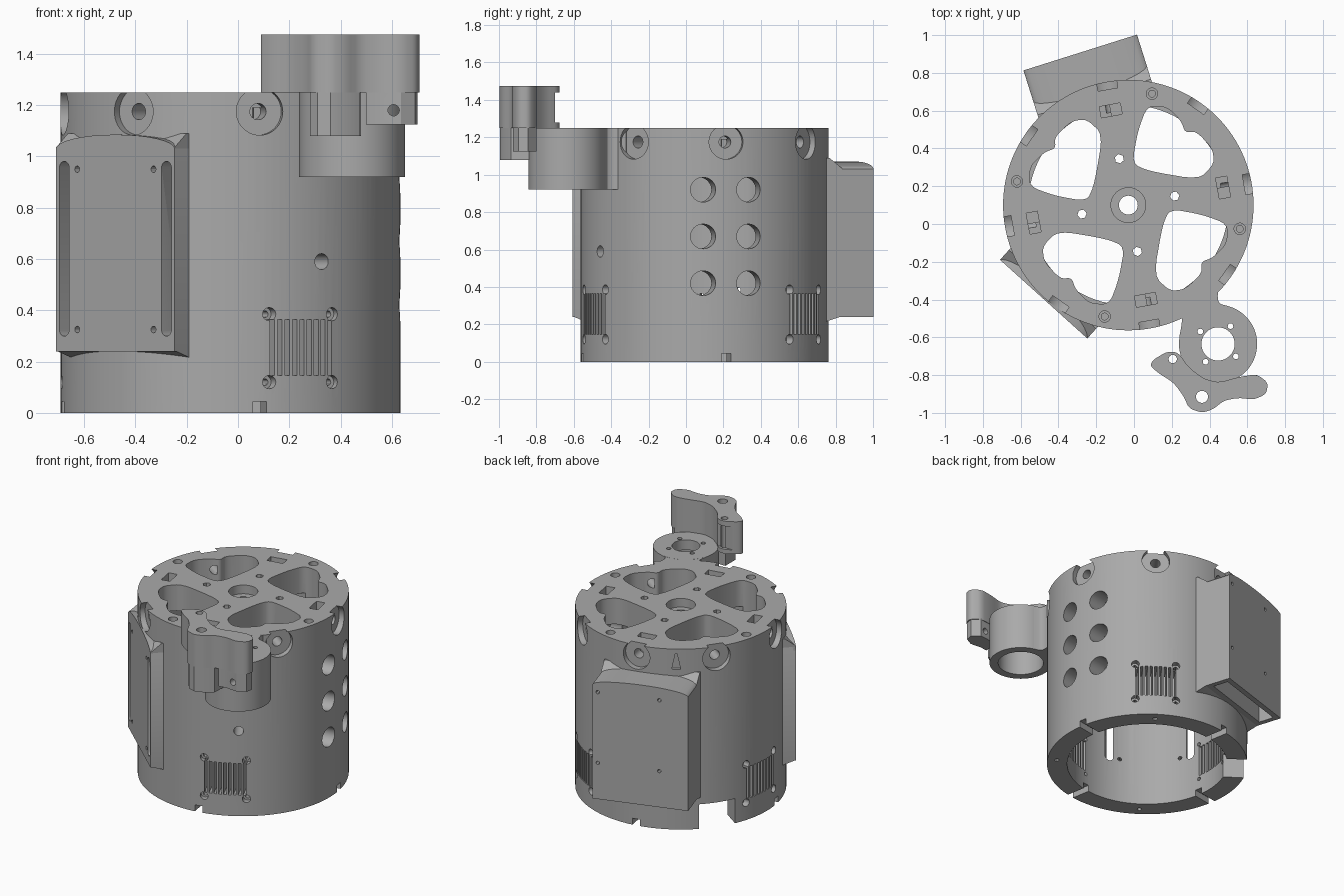
import bpy, bmesh
from math import sin, cos, pi, radians
from mathutils import Matrix, Vector

old = bpy.data.objects.get("Cube")
if old:
    bpy.data.objects.remove(old, do_unlink=True)

grey = bpy.data.materials.new("plain grey")
grey.use_nodes = True
COLOR = (0.4, 0.4, 0.4, 1)
grey.diffuse_color = COLOR
grey.node_tree.nodes["Principled BSDF"].inputs["Base Color"].default_value = COLOR

R, TOP, BORE = 0.663, 1.25, 0.53
CENTER = Matrix.Translation((-0.03, 0.10, 0))
WORLD = Matrix.Identity(4)
AXES = {"z": (0, 1, 2), "x": (1, 2, 0), "y": (0, 2, 1)}


def at(deg):
    """Frame on the drum axis: local x points outward, local y along the wall."""
    return CENTER @ Matrix.Rotation(radians(deg), 4, "Z")


def prism(name, pts, lo, hi, frame=WORLD, axis="z", group=None):
    """Extrude a flat outline between lo and hi along an axis."""
    i, j, k = AXES[axis]
    bm = bmesh.new()
    verts = []
    for a, b in pts:
        v = Vector()
        v[i], v[j], v[k] = a, b, lo
        verts.append(bm.verts.new(v))
    face = bm.faces.new(verts)
    moved = bmesh.ops.extrude_face_region(bm, geom=[face])["geom"]
    step = Vector()
    step[k] = hi - lo
    bmesh.ops.translate(bm, vec=step, verts=[g for g in moved if isinstance(g, bmesh.types.BMVert)])
    bmesh.ops.transform(bm, matrix=frame, verts=bm.verts)
    bmesh.ops.recalc_face_normals(bm, faces=bm.faces)
    mesh = bpy.data.meshes.new(name)
    bm.to_mesh(mesh)
    bm.free()
    mesh.materials.append(grey)
    ob = bpy.data.objects.new(name, mesh)
    (group or bpy.context.scene.collection).objects.link(ob)
    ob.hide_render = group is not None
    return ob


def circle(r, u=0, v=0, n=24):
    return [(u + r * cos(2 * pi * i / n), v + r * sin(2 * pi * i / n)) for i in range(n)]


def rect(u0, u1, v0, v1):
    return [(u0, v0), (u1, v0), (u1, v1), (u0, v1)]


def rounded(pts, times=2):
    """Cut corners repeatedly for a soft outline."""
    for _ in range(times):
        new = []
        for a, b in zip(pts, pts[1:] + pts[:1]):
            a, b = Vector(a), Vector(b)
            new += [a.lerp(b, 0.2), a.lerp(b, 0.8)]
        pts = new
    return [tuple(p) for p in pts]


def cutter_group(name):
    group = bpy.data.collections.new(name)
    bpy.context.scene.collection.children.link(group)
    return group


def cut(ob, *groups):
    """Subtract cutter groups and bake the result."""
    for g in groups:
        mod = ob.modifiers.new("cut", "BOOLEAN")
        mod.operation, mod.solver = "DIFFERENCE", "EXACT"
        mod.operand_type, mod.collection = "COLLECTION", g
    deps = bpy.context.evaluated_depsgraph_get()
    mesh = bpy.data.meshes.new_from_object(ob.evaluated_get(deps))
    ob.modifiers.clear()
    ob.data = mesh


# Cutter groups
drum_cuts = cutter_group("drum_cutters")
front_cuts = cutter_group("front_panel_cutters")
back_cuts = cutter_group("back_panel_cutters")
hub_cuts = cutter_group("hub_cutters")
lever_cuts = cutter_group("lever_cutters")


def drum(pts, lo, hi, deg=0, axis="z"):
    prism("drum_cutter", pts, lo, hi, at(deg), axis, drum_cuts)


# Drum: hollow cylinder closed by a spoked top plate
body = prism("drum_body", circle(R, n=128), 0, TOP, CENTER)
drum(circle(BORE, n=96), -0.1, 1.07)
drum(circle(0.05), 1.0, 1.3)
drum(circle(0.092, n=40), 1.19, 1.3)

# Top plate pockets, screw holes and stepped slots, repeated four times
pocket = rounded([(.05, .39), (.10, .525), (.205, .52), (.28, .445), (.30, .385), (.36, .39),
                  (.445, .30), (.455, .22), (.374, .135), (.11, .18), (.02, .22)])
for q in range(4):
    turn = 90 * q
    drum(pocket, 1.0, 1.3, turn)
    drum(circle(0.03, 0.603), 1.2, 1.3, 78 + turn)
    drum(circle(0.018, 0.603), 1.05, 1.21, 78 + turn)
    drum(circle(0.025, 0.25, n=6), 1.0, 1.3, 11 + turn)
    drum(rect(0.48, 0.54, -0.056, 0.0), 1.12, 1.3, 10.5 + turn)
    drum(rect(0.48, 0.54, -0.001, 0.056), 1.19, 1.3, 10.5 + turn)
    drum(rect(0.45, 0.7, -0.026, 0.026), -0.1, 0.045, 10 + turn)
    drum(circle(0.015, 0.6, n=12), -0.1, 0.1, 55 + turn)

# Rim bolt seats
for k in range(8):
    deg = 10 + 45 * k
    drum(circle(0.092, 0, 1.175, 40), 0.622, 0.8, deg, "x")
    drum(circle(0.032, 0, 1.175), 0.5, 0.63, deg, "x")

# Engraved pointer, side ports, small port and cable notch
drum([(-0.028, 1.11), (0.028, 1.11), (0.005, 1.22), (-0.005, 1.22)], 0.645, 0.7, 122.5, "x")
for side in (-0.123, 0.123):
    for z in (0.42, 0.67, 0.92):
        drum(circle(0.066, side, z, 32), 0.4, 0.8, 10, "x")
drum(circle(0.031, 0, 0.59), 0.4, 0.8, -57.5, "x")
drum(rect(0.4, 0.8, -0.12, 0.12), -0.1, 0.17, 145.5)

# Vent grilles with corner screws
for deg in (-65, 55, 175):
    for i in range(9):
        y = (i - 4) * 0.031
        drum(rect(y - 0.009, y + 0.009, 0.145, 0.365), 0.4, 0.8, deg, "x")
    for y in (-0.135, 0.135):
        for z in (0.12, 0.385):
            drum(circle(0.026, y, z, 16), 0.61, 0.8, deg, "x")
            drum(circle(0.013, y, z, 12), 0.4, 0.62, deg, "x")


def panel(name, deg, face, half, peak):
    """Flat housing with an arched top and a sloped ledge against the drum."""
    arch = [(half * cos(pi * i / 16), 1.03 + (peak - 1.03) * sin(pi * i / 16)) for i in range(17)]
    ob = prism(name, arch + [(-half, 0.24), (half, 0.24)], 0.55, face, at(deg), "x")
    prism(name + "_ledge", [(0.56, 1.0), (0.67, 1.0), (0.67, 1.035), (0.60, 1.09), (0.56, 1.09)],
          -half, half, at(deg), "y")
    prism(name + "_foot", [(0.56, 0.26), (0.66, 0.26), (0.66, 0.24), (0.58, 0.215), (0.56, 0.215)],
          -half, half, at(deg), "y")
    return ob


# Front panel with two long through slots and four screw holes
FRONT, BACK = 228, 107.5
front_panel = panel("front_panel", FRONT, 0.67, 0.311, 1.085)
for s in (-1, 1):
    slot = [(s * 0.268 + 0.026 * cos(a), (0.955 if sin(a) > 0 else 0.325) + 0.026 * sin(a))
            for a in [pi * (i + 0.5) / 8 for i in range(16)]]
    prism("slot_cutter", slot, 0.3, 0.8, at(FRONT), "x", front_cuts)
    for z in (0.325, 0.95):
        prism("screw_cutter", circle(0.013, s * 0.2, z, 12), 0.4, 0.8, at(FRONT), "x", front_cuts)

# Back panel, hollowed from below
back_panel = panel("back_panel", BACK, 0.847, 0.315, 1.07)
prism("cavity_cutter", rect(0.70, 0.81, -0.28, 0.28), 0.1, 0.95, at(BACK), "z", back_cuts)
for y in (-0.28, 0.125):
    for z in (0.49, 0.98):
        prism("screw_cutter", circle(0.012, y, z, 12), 0.78, 0.9, at(BACK), "x", back_cuts)

# Side hub, its neck and its bore
HX, HY = 0.445, -0.635
hub = prism("hub", circle(0.207, HX, HY, 64), 0.92, TOP)
neck = prism("hub_neck", rounded([(.30, -.33), (.18, -.44), (.25, -.46), (.255, -.52), (.235, -.62),
                                  (.42, -.70), (.63, -.56), (.52, -.44), (.44, -.42), (.45, -.30)]),
             0.92, TOP - 0.0005)
prism("hub_bore", circle(0.088, HX, HY, 40), 0.8, 1.4, group=hub_cuts)
prism("hub_socket", circle(0.15, HX, HY, 48), 0.8, 1.18, group=hub_cuts)
for i in range(4):
    a = radians(55 + 90 * i)
    prism("hub_screw", circle(0.015, HX + 0.115 * cos(a), HY + 0.115 * sin(a), 12), 1.0, 1.4, group=hub_cuts)

# Lever above the hub: curved plate with two lower blocks
lever = prism("lever", rounded([(.085, -.75), (.10, -.72), (.175, -.675), (.235, -.68), (.285, -.755),
                                (.37, -.82), (.45, -.84), (.555, -.81), (.65, -.795), (.71, -.84),
                                (.70, -.90), (.635, -.93), (.555, -.92), (.475, -.935), (.42, -.98),
                                (.36, -1.0), (.29, -.975), (.265, -.915), (.21, -.84), (.13, -.79)]),
              TOP, 1.475)
lever_post = prism("lever_post", [(.28, -.94), (.31, -.98), (.36, -.995), (.42, -.975), (.475, -.935),
                                  (.48, -.84), (.37, -.83), (.28, -.83)], 1.08, 1.26)
lever_block = prism("lever_block", [(.5, -.925), (.555, -.918), (.635, -.925), (.69, -.895),
                                    (.70, -.845), (.65, -.80), (.555, -.812), (.5, -.83)], 1.125, 1.26)
prism("pin_hole", circle(0.022, 0.205, -0.715), 1.2, 1.5, group=lever_cuts)
prism("post_hole", circle(0.032, 0.36, -0.915), 1.0, 1.5, group=lever_cuts)
prism("block_hole", circle(0.022, 0.607, 1.18), -1.1, -0.7, axis="y", group=lever_cuts)
prism("lobe_gap", rect(0.05, 0.26, -0.70, -0.6), 1.28, 1.44, group=lever_cuts)

# Apply the cuts, drop the cutters and shade
cut(body, drum_cuts, front_cuts)
cut(front_panel, front_cuts)
cut(back_panel, back_cuts)
for ob in (hub, neck):
    cut(ob, hub_cuts)
for ob in (lever, lever_post, lever_block):
    cut(ob, lever_cuts)
for group in (drum_cuts, front_cuts, back_cuts, hub_cuts, lever_cuts):
    for ob in list(group.objects):
        bpy.data.objects.remove(ob, do_unlink=True)
    bpy.data.collections.remove(group)

bpy.ops.object.select_all(action="DESELECT")
for ob in bpy.context.scene.objects:
    if ob.type == "MESH" and ob.data.materials and ob.data.materials[0] == grey:
        ob.select_set(True)
        bpy.context.view_layer.objects.active = ob
bpy.ops.object.shade_smooth_by_angle(angle=radians(30))
